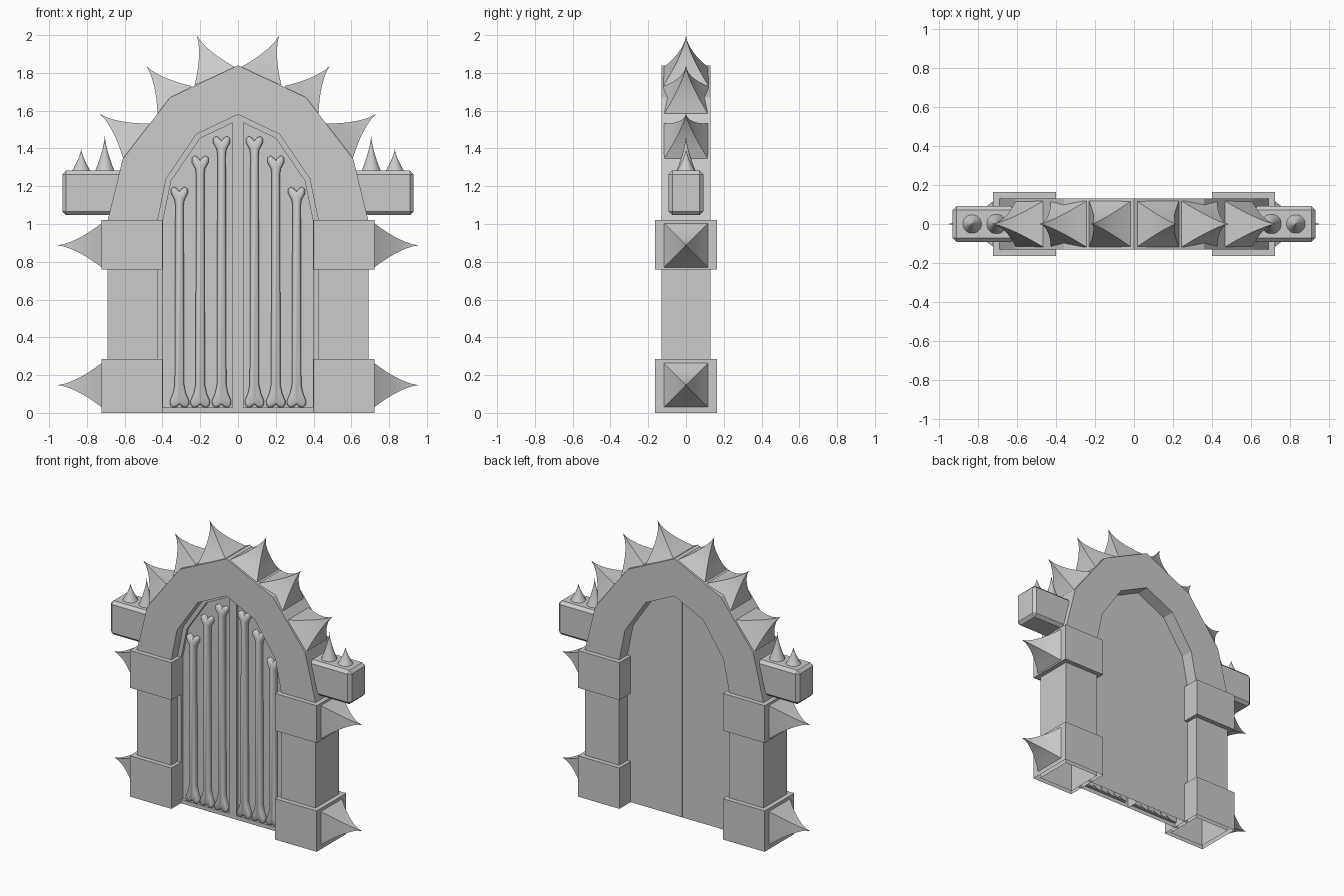
import bpy, bmesh, math
from mathutils import Vector

if "Cube" in bpy.data.objects:
    bpy.data.objects.remove(bpy.data.objects["Cube"])


def finish(name, bm, mirror=True, bevel=0.0, segments=1, smooth=None):
    """Turn a bmesh into an object, optionally mirrored over x, bevelled and smoothed."""
    bmesh.ops.recalc_face_normals(bm, faces=bm.faces[:])
    mesh = bpy.data.meshes.new(name)
    bm.to_mesh(mesh)
    bm.free()
    ob = bpy.data.objects.new(name, mesh)
    bpy.context.collection.objects.link(ob)
    if bevel:
        mod = ob.modifiers.new("bevel", 'BEVEL')
        mod.width, mod.segments = bevel, segments
        mod.use_clamp_overlap = False
    if mirror:
        mod = ob.modifiers.new("mirror", 'MIRROR')
        mod.use_mirror_merge = False
    if smooth:
        bpy.ops.object.select_all(action='DESELECT')
        ob.select_set(True)
        bpy.context.view_layer.objects.active = ob
        bpy.ops.object.shade_smooth_by_angle(angle=math.radians(smooth))
    return ob


def prism(points, y0, y1):
    """Extrude an (x, z) outline from y0 to y1; returns bmesh and its front face."""
    bm = bmesh.new()
    front = bm.faces.new([bm.verts.new((x, y0, z)) for x, z in points])
    back = [bm.verts.new((x, y1, z)) for x, z in points]
    fv = front.verts[:]
    for i in range(len(fv)):
        j = (i + 1) % len(fv)
        bm.faces.new((fv[i], fv[j], back[j], back[i]))
    bm.faces.new(back[::-1])
    bmesh.ops.recalc_face_normals(bm, faces=bm.faces[:])
    return bm, front


def open_bottom(bm):
    """Parts standing on the ground have no underside."""
    floor = [f for f in bm.faces if all(abs(v.co.z) < 1e-5 for v in f.verts)]
    bmesh.ops.delete(bm, geom=floor, context='FACES')
    return bm


def box(x0, x1, z0, z1, depth):
    return prism([(x0, z0), (x1, z0), (x1, z1), (x0, z1)], -depth, depth)[0]


def spike(name, base, tip, radius, sides, power=1.55, rings=7):
    """Concave thorn from base to tip, both given as (x, z)."""
    a, b = Vector((base[0], 0, base[1])), Vector((tip[0], 0, tip[1]))
    d = (b - a).normalized()
    p, q = Vector((-d.z, 0, d.x)), Vector((0, 1, 0))
    bm = bmesh.new()
    loops = []
    for k in range(rings):
        t = k / rings
        r = radius * (1 - t) ** power
        loops.append([bm.verts.new(a.lerp(b, t) + r * (math.cos(w) * p + math.sin(w) * q))
                      for w in (2 * math.pi * (i + 0.5) / sides for i in range(sides))])
    apex = bm.verts.new(b)
    bm.faces.new(loops[0])
    for i in range(sides):
        j = (i + 1) % sides
        for lo, hi in zip(loops, loops[1:]):
            bm.faces.new((lo[i], lo[j], hi[j], hi[i]))
        bm.faces.new((loops[-1][i], loops[-1][j], apex))
    finish(name, bm, smooth=40)


def flip(pts):
    return [(-x, z) for x, z in pts]


# Arch frame
outer = [(0.69, 0), (0.69, 1.02), (0.61, 1.345), (0.36, 1.67), (0, 1.84)]
inner = [(0.425, 0), (0.425, 1.02), (0.38, 1.24), (0.22, 1.475), (0, 1.58)]
outline = outer + flip(outer[-2::-1]) + flip(inner) + inner[-2::-1]
finish("arch_frame", open_bottom(prism(outline, -0.13, 0.13)[0]), mirror=False)

# Door leaves: flat rim around a sunken front panel with upright walls
leaf = [(0.001, 0)] + inner[:-1] + [(0.001, 1.58)]
bm, front = prism(leaf, -0.06, 0.04)
bmesh.ops.inset_region(bm, faces=[front], thickness=0.028, use_even_offset=True)
panel = bmesh.ops.extrude_face_region(bm, geom=[front])
bmesh.ops.translate(bm, vec=(0, 0.02, 0),
                    verts=[g for g in panel["geom"] if isinstance(g, bmesh.types.BMVert)])
if front.is_valid:
    bm.faces.remove(front)
finish("door_leaves", open_bottom(bm))

# Stone bands around the pillars, each with a side spike
half = 0.118 * math.sqrt(2)
for label, z0, z1, zc in (("lower", 0, 0.285, 0.147), ("upper", 0.76, 1.02, 0.887)):
    finish(label + "_pillar_bands", open_bottom(box(0.40, 0.722, z0, z1, 0.163)))
    spike(label + "_band_spikes", (0.72, zc), (0.957, zc), half, 4)

# Spikes along the arch
for i, (base, tip) in enumerate((((0.122, 1.782), (0.219, 2.0)),
                                 ((0.335, 1.655), (0.487, 1.838)),
                                 ((0.536, 1.437), (0.732, 1.583)))):
    spike(f"arch_spikes_{i + 1}", base, tip, half, 4)

# Side ledges with round thorns
finish("side_ledges", box(0.57, 0.93, 1.047, 1.283, 0.092), bevel=0.02)
spike("tall_ledge_thorns", (0.705, 1.28), (0.705, 1.468), 0.052, 16, 1.5)
spike("short_ledge_thorns", (0.83, 1.28), (0.83, 1.397), 0.05, 16, 1.4)

# Bones on the doors
for i, (x, top) in enumerate(((0.087, 1.465), (0.2, 1.362), (0.31, 1.197))):
    side = [(0.015, 0.032), (0.035, 0.027), (0.05, 0.042), (0.051, 0.065), (0.034, 0.105),
            (0.025, 0.15), (0.022, top - 0.1), (0.026, top - 0.07), (0.045, top - 0.035),
            (0.044, top - 0.012), (0.029, top), (0.012, top - 0.01)]
    shape = [(0, 0.045)] + side + [(0, top - 0.025)] + flip(side[::-1])
    bone, front = prism([(x + dx, z) for dx, z in shape], -0.058, -0.035)
    # rounded front: two shrinking steps
    for step, rise in ((0.004, 0.009), (0.007, 0.005)):
        bmesh.ops.inset_region(bone, faces=[front], thickness=step, use_even_offset=True)
        for v in front.verts:
            v.co.y -= rise
    finish(f"door_bones_{i + 1}", bone, smooth=65)
